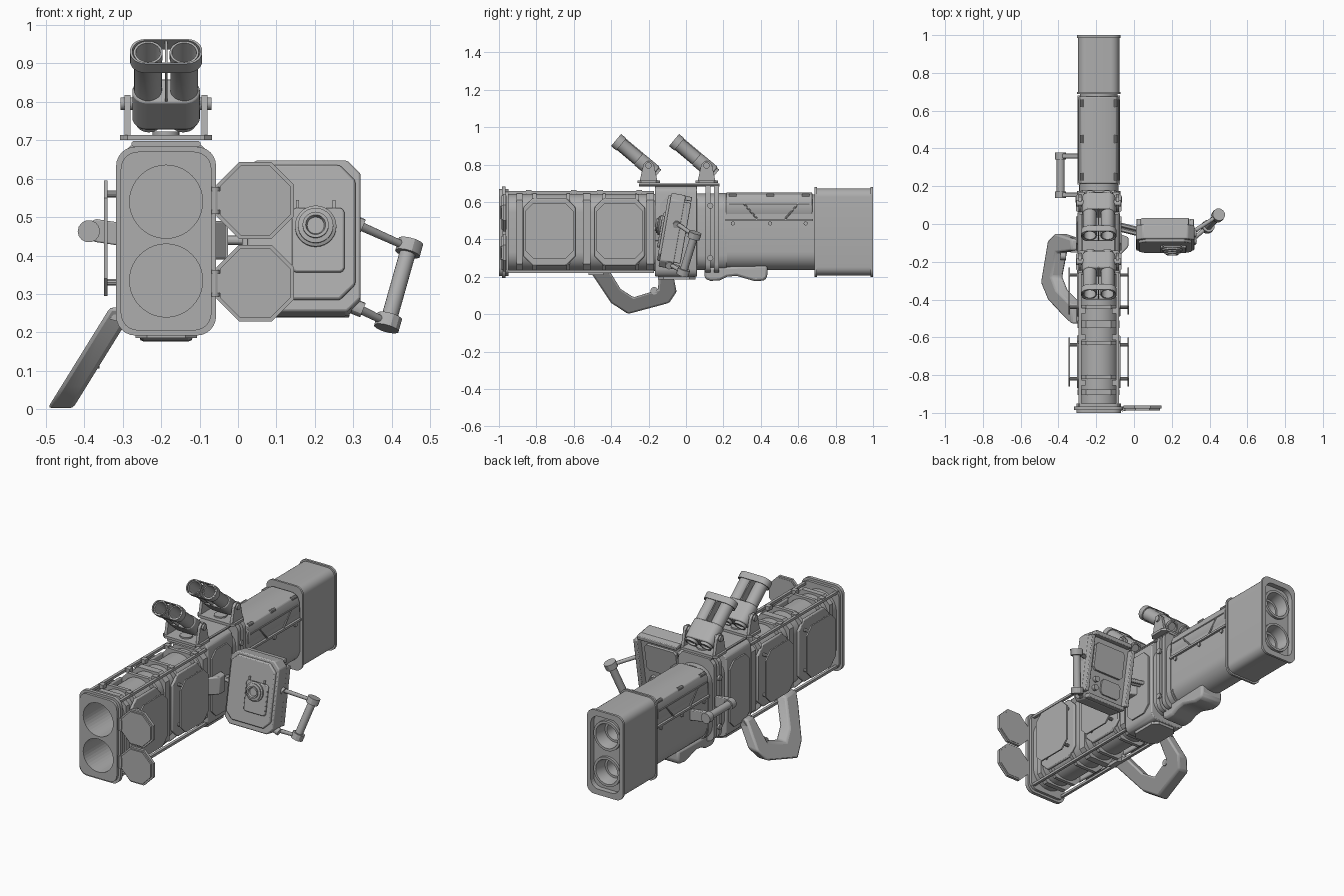
import bpy, bmesh
from math import radians, cos, sin, pi
from mathutils import Vector, Matrix

CX, ZT, ZB = -0.187, 0.54, 0.335          # tube centre x, upper and lower tube heights
I = Matrix.Identity(4)
paint = bpy.data.materials.new("dark_grey")
paint.diffuse_color = (0.42, 0.42, 0.42, 1)


def finish(name, bm, M=I, bevel=0):
    bmesh.ops.recalc_face_normals(bm, faces=bm.faces)
    me = bpy.data.meshes.new(name)
    bm.to_mesh(me)
    bm.free()
    me.transform(M)
    me.materials.append(paint)
    ob = bpy.data.objects.new(name, me)
    bpy.context.collection.objects.link(ob)
    if bevel:
        m = ob.modifiers.new("bevel", 'BEVEL')
        m.width, m.segments, m.limit_method = bevel, 2, 'ANGLE'
    return ob


def prism(name, pts, a, b, axis='y', M=I, bevel=0):
    put = {'x': lambda p, t: (t, p[0], p[1]), 'y': lambda p, t: (p[0], t, p[1]),
           'z': lambda p, t: (p[0], p[1], t)}[axis]
    bm = bmesh.new()
    f = bm.faces.new([bm.verts.new(put(p, a)) for p in pts])
    r = bmesh.ops.extrude_face_region(bm, geom=[f])
    d = Vector(put((0, 0), b - a))
    bmesh.ops.translate(bm, verts=[v for v in r['geom'] if isinstance(v, bmesh.types.BMVert)], vec=d)
    return finish(name, bm, M, bevel)


def rrect(x0, x1, z0, z1, r, n=6):
    out = []
    for x, z, s in ((x1 - r, z1 - r, 0), (x0 + r, z1 - r, 1), (x0 + r, z0 + r, 2), (x1 - r, z0 + r, 3)):
        out += [(x + r * cos((s + i / n) * pi / 2), z + r * sin((s + i / n) * pi / 2)) for i in range(n + 1)]
    return out


def mid(w, z0, z1, r, n=6):                # section centred on the launcher axis
    return rrect(CX - w, CX + w, z0, z1, r, n)


def box(name, x0, x1, y0, y1, z0, z1, M=I, bevel=0):
    return prism(name, [(x0, z0), (x1, z0), (x1, z1), (x0, z1)], y0, y1, 'y', M, bevel)


def lathe(name, prof, origin, d, n=32, M=I):
    # prof: (radius, distance along d)
    bm = bmesh.new()
    rings = [[bm.verts.new((r * cos(2 * pi * i / n), r * sin(2 * pi * i / n), t)) for i in range(n)]
             for r, t in prof]
    for A, B in zip(rings, rings[1:]):
        for i in range(n):
            bm.faces.new((A[i], A[i - 1], B[i - 1], B[i]))
    bm.faces.new(rings[0])
    bm.faces.new(rings[-1])
    R = Vector(d).to_track_quat('Z', 'Y').to_matrix().to_4x4()
    return finish(name, bm, M @ Matrix.Translation(origin) @ R)


def rod(name, p, q, r, n=16, r2=None, M=I):
    d = Vector(q) - Vector(p)
    return lathe(name, [(r, 0), (r2 or r, d.length)], p, d, n, M)


def cut(ob, cutter):
    m = ob.modifiers.new("cut", 'BOOLEAN')
    m.object, m.solver = cutter, 'EXACT'
    return ob


def twin_cutter(name, r, y0, y1):
    a, b = [rod(name, (CX, y0, z), (CX, y1, z), r, 40) for z in (ZT, ZB)]
    bm = bmesh.new()
    bm.from_mesh(a.data)
    bm.from_mesh(b.data)
    bpy.data.objects.remove(a)
    bpy.data.objects.remove(b)
    c = finish(name, bm)
    c.hide_render = True
    c.display_type = 'WIRE'
    return c


# front barrel pair, muzzle frame and bands, all bored through
bore = twin_cutter("bore_cutter", 0.095, -1.1, -0.17)
cut(prism("front_barrel", mid(0.102, 0.232, 0.643, 0.1, 10), -0.98, -0.16), bore)
cut(prism("muzzle_frame", mid(0.13, 0.192, 0.683, 0.05), -0.985, -0.965), bore)
cut(prism("muzzle_lip", mid(0.118, 0.205, 0.67, 0.045), -1.0, -0.95), bore)
for y, w in ((-0.89, 0.03), (-0.81, 0.02), (-0.63, 0.02), (-0.53, 0.04), (-0.44, 0.02), (-0.26, 0.02), (-0.19, 0.04)):
    cut(prism("barrel_band", mid(0.111, 0.222, 0.655, 0.045, 1), y - w / 2, y + w / 2), bore)

# corner rails, side armour and stand-off panels
for s in (-1, 1):
    for z in (0.228, 0.652):
        box("corner_rail", CX + s * 0.1 - 0.008, CX + s * 0.1 + 0.008, -0.97, -0.17, z - 0.007, z + 0.007)
    for y0, y1 in ((-0.87, -0.59), (-0.49, -0.22)):
        x = CX + s * 0.1
        prism("side_armour", rrect(y0, y1, 0.26, 0.62, 0.05, 1), x, x + s * 0.016, 'x', bevel=0.006)
        x = CX + s * 0.153
        prism("standoff_panel", rrect(y0 + 0.01, y1 - 0.01, 0.295, 0.595, 0.045, 1), x, x + s * 0.008, 'x')
        for y in (y0 + 0.05, y1 - 0.05):
            for z in (0.33, 0.56):
                rod("panel_standoff", (CX + s * 0.1, y, z), (x, y, z), 0.009, 10)
    for y in (-0.84, -0.6, -0.46, -0.25):
        box("top_clip", CX + s * 0.085 - 0.015, CX + s * 0.085 + 0.015, y - 0.015, y + 0.015, 0.64, 0.663)

# open octagonal muzzle covers with hinges
for z in (ZT + 0.003, ZB - 0.007):
    prism("muzzle_cover", rrect(-0.056, 0.146, z - 0.1, z + 0.1, 0.059, 1), -0.978, -0.962)
    prism("cover_pad", rrect(-0.047, 0.137, z - 0.091, z + 0.091, 0.054, 1), -0.987, -0.96)
    box("hinge_leaf", -0.085, -0.045, -0.99, -0.965, z - 0.025, z + 0.025)
    rod("hinge_pin", (-0.06, -0.98, z - 0.035), (-0.06, -0.98, z + 0.035), 0.012, 12)

# receiver and clamp rings
prism("receiver", mid(0.112, 0.2, 0.685, 0.04, 3), -0.165, 0.06, bevel=0.005)
prism("receiver_neck", mid(0.1, 0.235, 0.645, 0.08), 0.05, 0.22)
for y in (0.105, 0.15):
    prism("clamp_ring", mid(0.115, 0.222, 0.692, 0.045, 3), y, y + 0.026)
prism("sight_rail", mid(0.09, 0.683, 0.698, 0.005, 1), -0.25, 0.18)
for s in (-1, 1):
    x = CX + s * 0.112
    prism("receiver_plate", rrect(-0.14, 0.04, 0.25, 0.63, 0.04, 1), x, x + s * 0.008, 'x')
    for z in (0.3, 0.58):
        rod("receiver_bolt", (x, 0.13, z), (x + s * 0.012, 0.13, z), 0.016, 12)

# rear barrel with panelled cover
prism("rear_barrel", mid(0.1, 0.235, 0.64, 0.098, 10), 0.2, 0.7)
prism("rear_cover", mid(0.106, 0.505, 0.65, 0.045, 2), 0.215, 0.675, bevel=0.004)
prism("rear_collar", mid(0.104, 0.228, 0.648, 0.09), 0.175, 0.21)
for s in (-1, 1):
    x = CX + s * 0.105
    for p, q in (((0.23, 0.59), (0.66, 0.59)), ((0.31, 0.59), (0.38, 0.51)), ((0.6, 0.59), (0.53, 0.51))):
        rod("cover_rib", (x, p[0], p[1]), (x, q[0], q[1]), 0.005, 8)
    box("cover_sill", x - 0.008, x + 0.008, 0.21, 0.68, 0.498, 0.51)
    for y in (0.25, 0.45, 0.64):
        rod("cover_screw", (x - s * 0.01, y, 0.485), (x + s * 0.004, y, 0.485), 0.011, 10)
        rod("cover_knuckle", (x - s * 0.016, y - 0.02, 0.636), (x - s * 0.016, y + 0.02, 0.636), 0.01, 10)

# lower fore grip with finger waves
wave = [(0.1, 0.25), (0.1, 0.19), (0.13, 0.178), (0.18, 0.18), (0.22, 0.2), (0.27, 0.205), (0.32, 0.19),
        (0.37, 0.176), (0.42, 0.18), (0.435, 0.2), (0.435, 0.26)]
prism("lower_grip", wave, CX - 0.07, CX + 0.07, 'x', bevel=0.015)

# rear exhaust box, recessed with two nozzles
recess = prism("recess_cutter", mid(0.092, 0.23, 0.648, 0.05), 0.97, 1.1)
recess.hide_render = True
nozzle_cut = twin_cutter("nozzle_cutter", 0.078, 0.8, 1.1)
for name, w, z0, z1, y0, y1 in (("exhaust_box", 0.109, 0.207, 0.672, 0.69, 0.992),
                                ("exhaust_front_flange", 0.115, 0.198, 0.68, 0.688, 0.7),
                                ("exhaust_rear_flange", 0.115, 0.198, 0.68, 0.986, 1.0)):
    ob = prism(name, mid(w, z0, z1, 0.045), y0, y1)
    if y1 > 0.9:
        cut(cut(ob, recess), nozzle_cut)
for z in (ZT, ZB):
    lathe("nozzle", [(0.082, -0.13), (0.084, 0.02), (0.07, 0.02), (0.06, -0.03), (0.06, -0.05), (0.048, -0.05),
                     (0.042, -0.12)], (CX, 0.965, z), (0, 1, 0), 40)

# twin-tube sights on tilting brackets
hood, hole = rrect(-0.094, 0.094, -0.042, 0.042, 0.04), rrect(-0.088, 0.088, -0.037, 0.037, 0.035)
hood_ring = hood + hood[:1] + hole[:1] + hole[:0:-1] + hole[:1]
hood_ring = hood + hood[:1] + hole[:1] + hole[:0:-1]
for y in (-0.2, 0.11):
    M = Matrix.Translation((CX, y, 0.785)) @ Matrix.Rotation(radians(-40), 4, 'X')
    prism("sight_body", rrect(-0.088, 0.088, -0.04, 0.04, 0.038), -0.07, 0.045, M=M, bevel=0.006)
    prism("sight_hood_front", hood[:15] + hole[14::-1], -0.227, -0.19, M=M)
    prism("sight_hood_back", hood[13:] + hood[:1] + hole[:1] + hole[:12:-1], -0.227, -0.19, M=M)
    for s in (-1, 1):
        lathe("sight_tube", [(0.036, 0), (0.036, 0.155), (0.038, 0.16), (0.038, 0.183), (0.032, 0.183), (0.028, 0.06)],
              (s * 0.047, -0.04, 0), (0, -1, 0), 28, M)
        lathe("sight_eyepiece", [(0.034, 0), (0.034, 0.02), (0.026, 0.02), (0.024, 0.01)],
              (s * 0.045, 0.04, 0), (0, 1, 0), 28, M)
        x = CX + s * 0.1
        prism("sight_bracket", [(y - 0.05, 0.7), (y + 0.05, 0.7), (y + 0.028, 0.8), (y + 0.01, 0.818),
                                (y - 0.01, 0.818), (y - 0.028, 0.8)], x - 0.008, x + 0.008, 'x')
        rod("sight_pivot", (CX + s * 0.08, y, 0.795), (CX + s * 0.118, y, 0.795), 0.017, 14)
    box("sight_divider", -0.003, 0.003, -0.225, -0.07, -0.038, 0.04, M)
    prism("sight_base", mid(0.12, y - 0.06, y + 0.06, 0.02, 1), 0.7, 0.714, 'z')
    rod("sight_puck", (CX, y, 0.71), (CX, y, 0.722), 0.035, 20)

# tilted control screen
S = Matrix.Translation((0.165, -0.065, 0.443)) @ Matrix.Rotation(radians(-10), 4, 'X')
prism("screen_case", rrect(-0.154, 0.154, -0.2, 0.2, 0.035, 1), -0.048, 0.03, M=S, bevel=0.006)
prism("screen_front", rrect(-0.14, 0.14, -0.17, 0.185, 0.04, 1), -0.062, -0.03, M=S, bevel=0.006)
prism("knob_plate", rrect(-0.025, 0.112, -0.1, 0.07, 0.012, 2), -0.074, -0.055, M=S, bevel=0.005)
lathe("knob", [(0.054, 0), (0.054, 0.01), (0.046, 0.014), (0.046, 0.02), (0.034, 0.022), (0.034, 0.03), (0.026, 0.03),
               (0.022, 0.018)], (0.037, -0.072, 0.02), (0, -1, 0), 28, S)
for x in (-0.01, 0.085):
    box("knob_tab", x - 0.004, x + 0.004, -0.07, -0.055, 0.07, 0.09, S)
for s in (-1, 1):
    box("screen_side_rim", s * 0.14 - 0.012, s * 0.14 + 0.012, 0.02, 0.065, -0.165, 0.165, S, 0.004)
    box("screen_end_rim", -0.125, 0.125, 0.02, 0.065, s * 0.185 - 0.012, s * 0.185 + 0.012, S, 0.004)
prism("display_panel", rrect(-0.1, 0.1, -0.02, 0.14, 0.015, 1), 0.025, 0.045, M=S)
prism("key_panel", rrect(-0.1, 0.03, -0.14, -0.05, 0.015, 1), 0.025, 0.04, M=S)
for z in (-0.12, -0.07):
    rod("panel_button", (0.07, 0.02, z), (0.07, 0.05, z), 0.016, 14, M=S)

# arms joining the screen to the receiver
for y in (-0.035, -0.01):
    rod("screen_arm", (-0.09, y + 0.01, 0.44), (0.03, y - 0.02, 0.44), 0.012, 12)
prism("arm_mount", [(-0.08, -0.17), (-0.03, -0.12), (-0.03, -0.07), (-0.08, -0.05)], 0.39, 0.49, 'z', bevel=0.006)

# side grip of the screen
top, low = Vector((0.445, 0.045, 0.42)), Vector((0.39, -0.015, 0.225))
for p, q in (((0.3, -0.05, 0.485), top), ((0.3, -0.09, 0.268), low)):
    rod("grip_arm", p, q, 0.012, 12, 0.01)
    rod("grip_arm_socket", p, Vector(p) + Vector((0.025, 0, -0.01)), 0.02, 12)
d = (top - low).normalized()
rod("screen_grip", low, top, 0.021, 16)
for p in (top, low):
    rod("grip_end", p - d * 0.016, p + d * 0.018, 0.034, 12)

# left rear grip
for y in (0.155, 0.36):
    prism("left_grip_arm", [(-0.27, 0.42), (-0.27, 0.48), (-0.37, 0.495), (-0.41, 0.475), (-0.41, 0.45), (-0.37, 0.435)],
          y - 0.012, y + 0.012, bevel=0.004)
    rod("left_grip_cap", (-0.388, y - 0.018, 0.463), (-0.388, y + 0.018, 0.463), 0.029, 14)
rod("left_grip", (-0.388, 0.155, 0.463), (-0.388, 0.36, 0.463), 0.021, 18)

# slanted carrying handle, sheared outwards and down to the left
shear = Matrix.Identity(4)
shear[0][2], shear[0][3] = 0.62, -0.465
loop = [(-0.53, 0.265), (-0.5, 0.21), (-0.4, 0.06), (-0.31, 0.001), (-0.09, 0.06), (-0.05, 0.12), (-0.08, 0.265),
        (-0.14, 0.265), (-0.15, 0.13), (-0.28, 0.09), (-0.35, 0.135), (-0.43, 0.265)]
prism("carry_handle", loop, -0.032, 0.034, 'x', shear, 0.01)
rod("handle_trigger", (-0.39, -0.17, 0.125), (-0.36, -0.17, 0.125), 0.02, 14)
for y in (-0.48, -0.11):
    prism("handle_mount", [(-0.335, 0.235), (-0.25, 0.21), (-0.25, 0.228), (-0.29, 0.28)], y - 0.04, y + 0.04)
prism("belly_plate", mid(0.08, -0.15, 0.05, 0.03, 1), 0.185, 0.21, 'z')

# smooth shading with sharp edges kept
bpy.ops.object.select_all(action='DESELECT')
for ob in bpy.context.scene.objects:
    if not ob.hide_render:
        ob.select_set(True)
        bpy.context.view_layer.objects.active = ob
bpy.ops.object.shade_smooth_by_angle(angle=radians(30))
